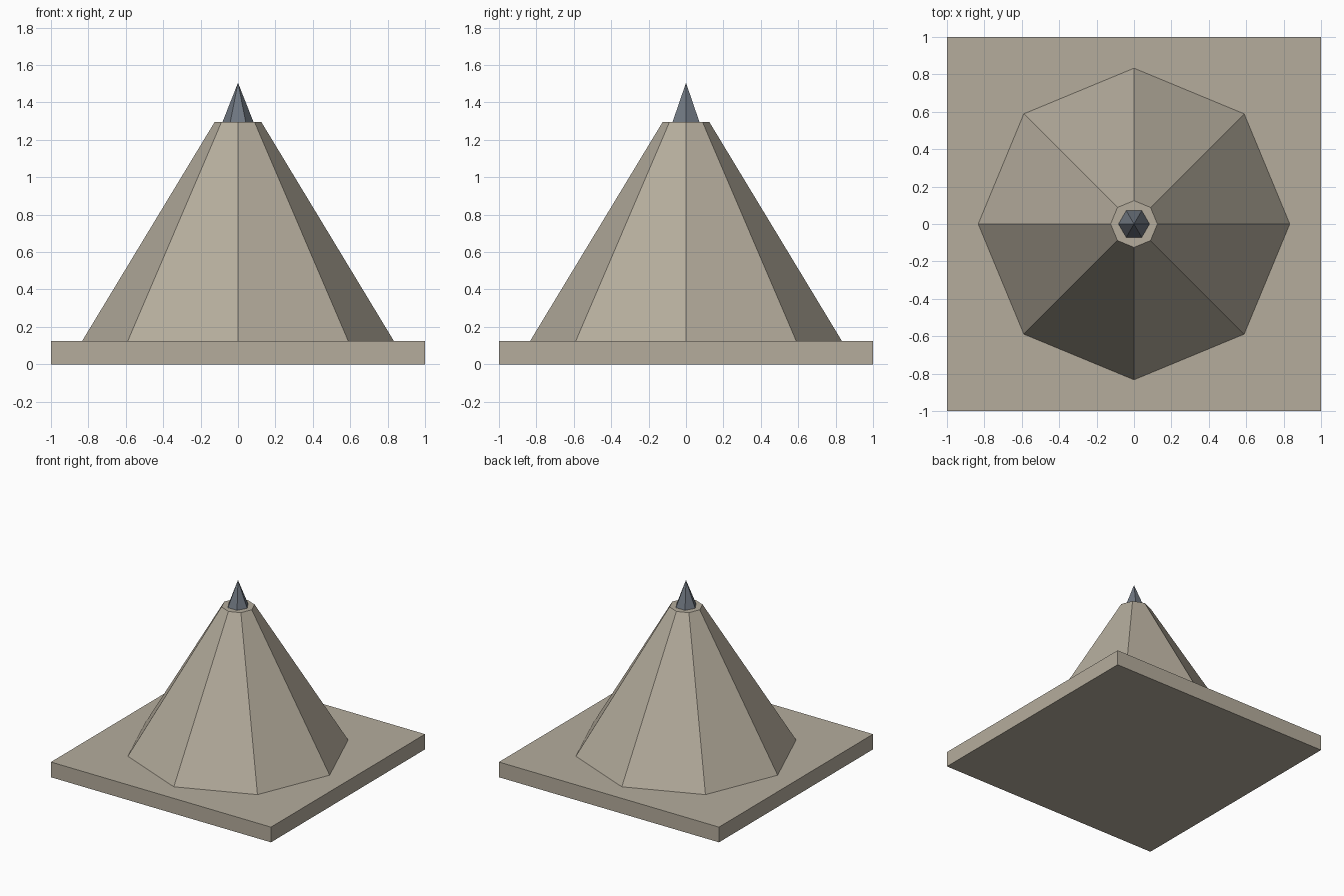
import bpy
import math

if "Cube" in bpy.data.objects:
    bpy.data.objects.remove(bpy.data.objects["Cube"], do_unlink=True)


def make_material(name, color):
    mat = bpy.data.materials.new(name)
    mat.use_nodes = True
    mat.diffuse_color = color
    mat.node_tree.nodes["Principled BSDF"].inputs["Base Color"].default_value = color
    return mat


def tapered(name, sides, r_bottom, r_top, z_bottom, z_top, turn, mat):
    """Flat-shaded tapered prism standing between two heights."""
    bpy.ops.mesh.primitive_cone_add(
        vertices=sides, radius1=r_bottom, radius2=r_top, depth=z_top - z_bottom,
        location=(0, 0, (z_bottom + z_top) / 2), rotation=(0, 0, turn))
    obj = bpy.context.object
    obj.name = name
    obj.data.materials.append(mat)
    bpy.ops.object.transform_apply(location=False, rotation=True, scale=True)
    return obj


stone = make_material("warm grey stone", (0.46, 0.415, 0.335, 1))
slate = make_material("blue grey slate", (0.16, 0.185, 0.22, 1))

SLAB_TOP, ROOF_TOP, TIP = 0.125, 1.295, 1.505

# Square base slab
bpy.ops.mesh.primitive_cube_add(size=1, location=(0, 0, SLAB_TOP / 2))
slab = bpy.context.object
slab.name = "base_slab"
slab.scale = (2, 2, SLAB_TOP)
bpy.ops.object.transform_apply(location=False, rotation=False, scale=True)
slab.data.materials.append(stone)

# Eight-sided truncated pyramid, corners on the axes
tapered("octagonal_pyramid", 8, 0.833, 0.125, SLAB_TOP, ROOF_TOP, 0, stone)

# Six-sided finial, corners on the x axis
tapered("finial_spike", 6, 0.083, 0, ROOF_TOP, TIP, math.radians(90), slate)
